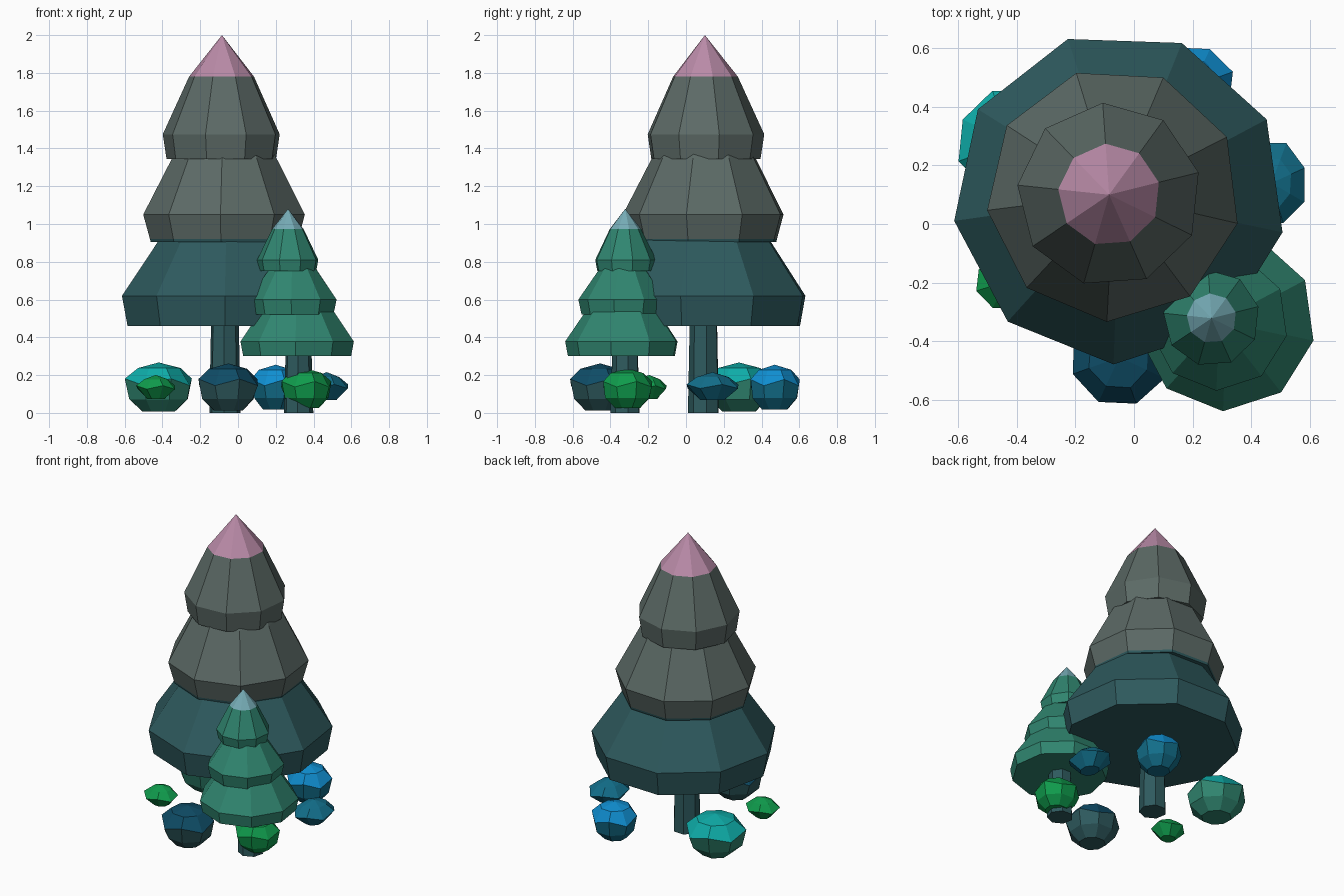
import bpy, bmesh, math, random

random.seed(4)
cube = bpy.data.objects.get("Cube")
if cube:
    bpy.data.objects.remove(cube)


def make_material(name, r, g, b):
    """Flat material from an 0-255 display colour, stored as linear."""
    lin = [((c / 255 + 0.055) / 1.055) ** 2.4 for c in (r, g, b)] + [1]
    mat = bpy.data.materials.new(name)
    mat.use_nodes = True
    mat.diffuse_color = lin
    mat.node_tree.nodes["Principled BSDF"].inputs["Base Color"].default_value = lin
    return mat


slate = make_material("slate grey", 92, 106, 102)
teal = make_material("dark teal", 46, 90, 94)
pink = make_material("dusty pink", 186, 139, 168)
green = make_material("pine green", 48, 134, 112)
ice = make_material("ice blue", 118, 172, 182)
turquoise = make_material("turquoise", 14, 172, 168)
leaf = make_material("leaf green", 15, 155, 76)
navy = make_material("navy blue", 14, 76, 102)
blue = make_material("bright blue", 15, 142, 208)
ocean = make_material("ocean blue", 18, 110, 138)


def lathe(name, centre, sides, phase, profile, bands, squash=1, zigzag=0, jitter=0):
    """Faceted solid from (radius, height) rings, bottom to top; one colour per
    band. A zero radius closes the top in a point."""
    bm = bmesh.new()
    rings = []
    for r, z in profile:
        if r == 0:
            rings.append([bm.verts.new((centre[0], centre[1], z))])
            continue
        ring = []
        widest = r == max(p[0] for p in profile)
        for i in range(sides):
            a = math.radians(phase) + math.tau * i / sides
            rr = r * (1 + random.uniform(-jitter, jitter))
            dz = zigzag * (-1) ** i if widest else 0
            ring.append(bm.verts.new((centre[0] + rr * math.cos(a),
                                      centre[1] + rr * squash * math.sin(a), z + dz)))
        rings.append(ring)
    mats = list(dict.fromkeys(bands))
    bm.faces.new(rings[0][::-1]).material_index = mats.index(bands[0])
    for low, high, mat in zip(rings, rings[1:], bands):
        for i in range(sides):
            j = (i + 1) % sides
            upper = [high[0]] if len(high) == 1 else [high[j], high[i]]
            bm.faces.new([low[i], low[j]] + upper).material_index = mats.index(mat)
    if len(rings[-1]) > 1:
        bm.faces.new(rings[-1]).material_index = mats.index(bands[-1])
    bmesh.ops.recalc_face_normals(bm, faces=bm.faces)
    mesh = bpy.data.meshes.new(name)
    bm.to_mesh(mesh)
    bm.free()
    for mat in mats:
        mesh.materials.append(mat)
    obj = bpy.data.objects.new(name, mesh)
    bpy.context.collection.objects.link(obj)
    return obj


# Large tree: trunk and three skirts, the top one with a coloured tip
lathe("large_trunk", (-0.07, 0.095), 7, 10, [(0.085, 0), (0.075, 0.5)], [teal])
lathe("large_lower_skirt", (-0.05, 0.09), 9, 28,
      [(0.54, 0.46), (0.57, 0.62), (0.375, 0.91), (0.33, 0.97)], [teal] * 3)
lathe("large_middle_skirt", (-0.07, 0.1), 9, 27,
      [(0.395, 0.905), (0.399, 0.92), (0.435, 1.05), (0.28, 1.35), (0.25, 1.4)],
      [teal, slate, slate, slate])
lathe("large_upper_skirt", (-0.085, 0.1), 9, 14,
      [(0.295, 1.345), (0.315, 1.475), (0.175, 1.78), (0, 2)], [slate, slate, pink])

# Small tree, built the same way
lathe("small_trunk", (0.32, -0.32), 7, 10, [(0.08, 0), (0.07, 0.34)], [teal])
lathe("small_lower_skirt", (0.315, -0.335), 9, 28,
      [(0.29, 0.3), (0.305, 0.378), (0.205, 0.525), (0.18, 0.56)], [green] * 3)
lathe("small_middle_skirt", (0.29, -0.333), 9, 28,
      [(0.22, 0.52), (0.237, 0.6), (0.13, 0.755), (0.11, 0.78)], [green] * 3)
lathe("small_upper_skirt", (0.265, -0.322), 9, 14,
      [(0.153, 0.75), (0.165, 0.81), (0.085, 0.973), (0, 1.08)], [green, green, ice])

# Bushes: round or flattened faceted balls, some with a second colour underneath
ROUND = [(0.5, -1), (0.87, -0.5), (1, 0.2), (0.65, 0.77), (0, 1)]
FLAT = [(0.45, -0.95), (1, 0), (0.6, 0.65), (0, 1)]


def bush(name, x, y, z, radius, height, shape, top, bottom, squash=1):
    profile = [(r * radius, z + h * height) for r, h in shape]
    bands = [bottom] * (len(shape) - 3) + [top] * 2
    lathe(name, (x, y), 8, 20, profile, bands, squash, height * 0.14, 0.04)


bush("turquoise_bush", -0.42, 0.28, 0.137, 0.185, 0.13, ROUND, turquoise, green)
bush("navy_bush", -0.05, -0.455, 0.137, 0.165, 0.125, ROUND, navy, teal)
bush("blue_bush", 0.2, 0.47, 0.137, 0.142, 0.118, ROUND, blue, ocean)
bush("green_bush", 0.36, -0.31, 0.131, 0.14, 0.104, ROUND, leaf, leaf)
bush("ocean_bush", 0.47, 0.14, 0.14, 0.12, 0.076, FLAT, ocean, ocean, 1.25)
bush("little_green_bush", -0.435, -0.195, 0.135, 0.108, 0.066, FLAT, leaf, leaf, 0.9)
